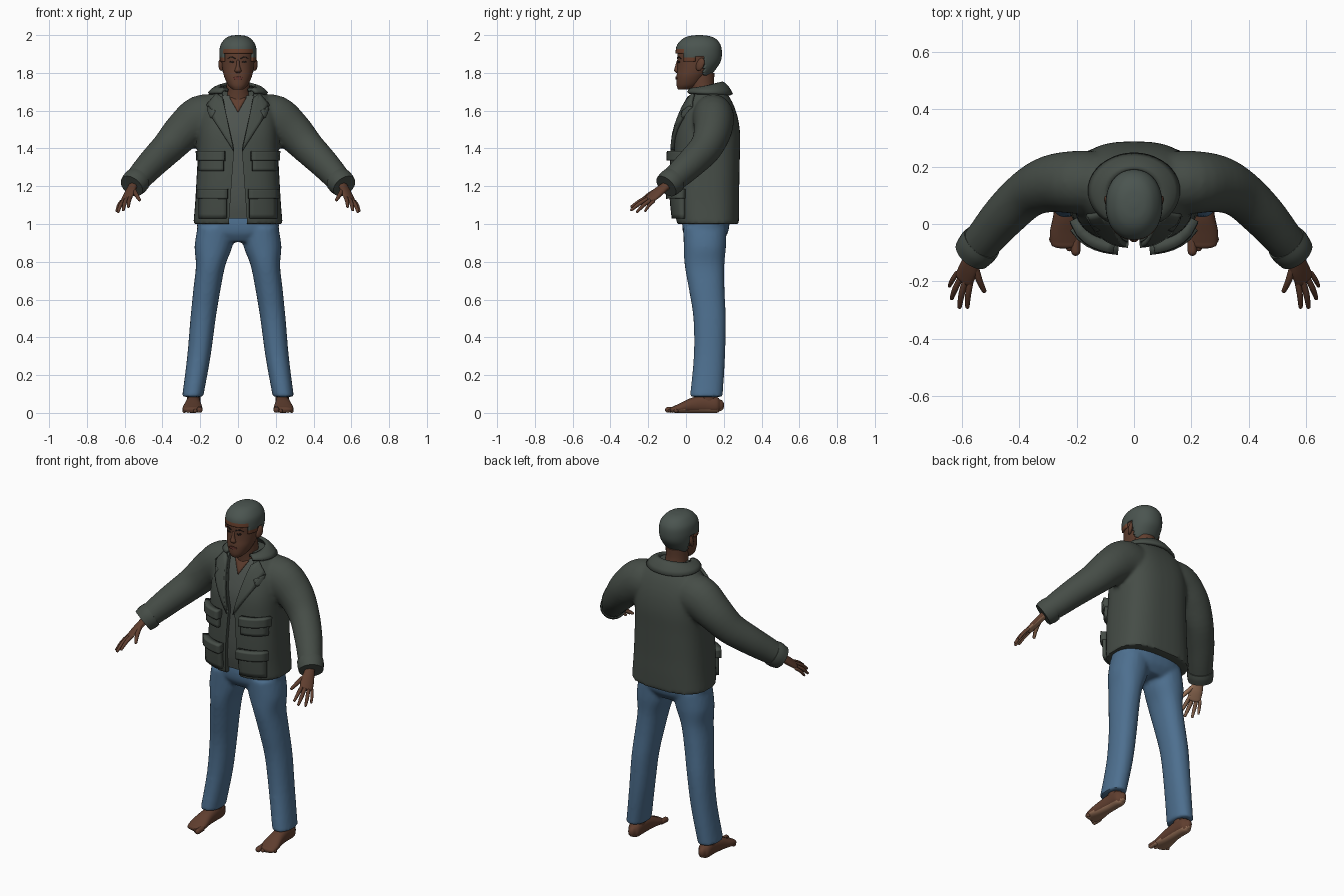
import bpy, bmesh, math
from mathutils import Vector
from mathutils.bvhtree import BVHTree

if "Cube" in bpy.data.objects:
    bpy.data.objects.remove(bpy.data.objects["Cube"])


def material(name, r, g, b):
    m = bpy.data.materials.new(name)
    m.use_nodes = True
    m.diffuse_color = (r, g, b, 1)
    bsdf = m.node_tree.nodes["Principled BSDF"]
    bsdf.inputs["Base Color"].default_value = (r, g, b, 1)
    bsdf.inputs["Roughness"].default_value = 0.9
    return m


SKIN = material("brown skin", .115, .048, .028)
PALM = material("pale palm", .32, .17, .10)
HAIR = material("grey hair", .07, .09, .08)
FRINGE = material("hairline brown", .14, .05, .025)
JACKET = material("olive jacket", .06, .073, .062)
SHIRT = material("grey shirt", .075, .088, .078)
DENIM = material("blue denim", .075, .16, .275)
DARK = material("dark eye", .018, .012, .01)
LIP = material("lip brown", .12, .035, .027)


def spline(rows, steps):
    """Catmull-Rom interpolation of every column."""
    out = []
    for i in range(len(rows) - 1):
        a, b, c, d = (rows[max(i - 1, 0)], rows[i], rows[i + 1], rows[min(i + 2, len(rows) - 1)])
        for k in range(steps):
            t = k / steps
            out.append([q + t / 2 * (r - p + t * (2 * p - 5 * q + 4 * r - s + t * (3 * (q - r) + s - p)))
                        for p, q, r, s in zip(a, b, c, d)])
    return out + [list(rows[-1])]


def loft(bm, rows, side=(1, 0, 0), axis=None, n=20, e=2, steps=4, dome=False, mirror=1):
    """Skin elliptical sections (x, y, z, half width, half depth)."""
    rows = spline(rows, steps)
    pts = [Vector(r[:3]) for r in rows]
    last = len(pts) - 1
    secs = []
    for i, r in enumerate(rows):
        t = Vector(axis) if axis else (pts[min(i + 1, last)] - pts[max(i - 1, 0)]).normalized()
        secs.append((pts[i], t, r[3], r[4]))
    if dome:
        for end, sign in ((0, -1), (-1, 1)):
            p, t, a, b = secs[end]
            for k in (1, 2, 3):
                w = k * math.pi / 7
                s = (p + t * sign * min(a, b) * math.sin(w), t, a * math.cos(w), b * math.cos(w))
                secs.insert(0, s) if sign < 0 else secs.append(s)
    rings = []
    for p, t, a, b in secs:
        u = Vector(side)
        u = (u - t * u.dot(t)).normalized()
        v = t.cross(u)
        ring = []
        for k in range(n):
            w = math.tau * k / n
            c, s = math.cos(w), math.sin(w)
            q = p + u * a * math.copysign(abs(c) ** (2 / e), c) + v * b * math.copysign(abs(s) ** (2 / e), s)
            ring.append(bm.verts.new((q.x * mirror, q.y, q.z)))
        rings.append(ring)
    for r0, r1 in zip(rings, rings[1:]):
        for k in range(n):
            bm.faces.new((r0[k], r0[(k + 1) % n], r1[(k + 1) % n], r1[k]))
    bm.faces.new(rings[0])
    bm.faces.new(rings[-1])


def finish(bm, name, *mats, rule=None, angle=45):
    bmesh.ops.recalc_face_normals(bm, faces=bm.faces)
    bm.normal_update()
    for f in bm.faces:
        f.material_index = rule(f) if rule else 0
    me = bpy.data.meshes.new(name)
    bm.to_mesh(me)
    bm.free()
    ob = bpy.data.objects.new(name, me)
    bpy.context.collection.objects.link(ob)
    for m in mats:
        me.materials.append(m)
    smooth(ob, angle)
    return ob


def smooth(ob, angle=45):
    bpy.ops.object.select_all(action="DESELECT")
    ob.select_set(True)
    bpy.context.view_layer.objects.active = ob
    bpy.ops.object.shade_smooth_by_angle(angle=math.radians(angle))


def bake(ob, mat):
    dg = bpy.context.evaluated_depsgraph_get()
    ob.data = bpy.data.meshes.new_from_object(ob.evaluated_get(dg))
    ob.modifiers.clear()
    ob.data.materials.clear()
    ob.data.materials.append(mat)
    smooth(ob)


def fuse(ob, mat, voxel):
    m = ob.modifiers.new("fuse", "REMESH")
    m.mode, m.voxel_size = "VOXEL", voxel
    m = ob.modifiers.new("soften", "SMOOTH")
    m.factor, m.iterations = .5, 5
    bake(ob, mat)


def plate(name, target, outline, mat, thick=.004, sides=(1, -1)):
    """Lay a flat (x, z) outline onto the front of a target."""
    tree = BVHTree.FromObject(target, bpy.context.evaluated_depsgraph_get())
    for s in sides:
        bm = bmesh.new()
        bm.faces.new([bm.verts.new((x * s, 0, z)) for x, z in outline])
        bmesh.ops.triangulate(bm, faces=bm.faces)
        bmesh.ops.subdivide_edges(bm, edges=bm.edges, cuts=5, use_grid_fill=True)
        for v in bm.verts:
            hit = tree.ray_cast(Vector((v.co.x, -1, v.co.z)), Vector((0, 1, 0)))[0]
            v.co.y = (hit.y if hit else .08) - thick / 2
        label = name if len(sides) == 1 else ("left_" if s > 0 else "right_") + name
        ob = finish(bm, label, mat)
        m = ob.modifiers.new("thickness", "SOLIDIFY")
        m.thickness, m.offset = thick, 0


def box(x0, x1, z0, z1):
    return [(x0, z0), (x1, z0), (x1, z1), (x0, z1)]


def oval(x, z, a, b):
    return [(x + a * math.cos(k * math.tau / 10), z + b * math.sin(k * math.tau / 10)) for k in range(10)]


# Jacket: torso and sleeves fused into one soft shell
torso = [(0, .115, 1.0, .237, .165), (0, .11, 1.1, .228, .172), (0, .107, 1.2, .222, .175),
         (0, .11, 1.35, .214, .175), (0, .115, 1.47, .212, .172), (0, .122, 1.56, .205, .153),
         (0, .125, 1.63, .185, .127), (0, .125, 1.68, .15, .1), (0, .12, 1.72, .105, .075)]
sleeve = [(.12, .14, 1.56, .125, .11), (.20, .145, 1.555, .125, .11), (.29, .14, 1.49, .105, .10),
          (.37, .105, 1.405, .09, .085), (.45, .03, 1.325, .08, .078), (.51, -.04, 1.26, .072, .07),
          (.555, -.095, 1.21, .062, .065)]
bm = bmesh.new()
loft(bm, torso, axis=(0, 0, 1), n=40, e=2.7)
for s in (1, -1):
    loft(bm, sleeve, side=(0, 0, 1), n=24, mirror=s)
jacket = finish(bm, "jacket", JACKET)
fuse(jacket, JACKET, .011)

# Lapels, pockets and flaps
plate("lapel", jacket, [(.02, 1.38), (.135, 1.56), (.115, 1.595), (.165, 1.625), (.11, 1.69), (.08, 1.665)],
      JACKET, .02)
for height, low, high, x in (("chest", 1.28, 1.385, .075), ("hip", 1.03, 1.185, .06)):
    plate(height + "_pocket", jacket, box(x, .2, low, high - .01), JACKET, .024)
    plate(height + "_pocket_flap", jacket, box(x - .006, .205, high - .05, high), JACKET, .042)

# Front opening cut through the jacket
edge = [(.052, .95), (.035, 1.2), (.02, 1.4), (.08, 1.66), (.09, 1.8)]
bm = bmesh.new()
face = bm.faces.new([bm.verts.new((x, -.4, z)) for x, z in edge + [(-x, z) for x, z in reversed(edge)]])
ext = bmesh.ops.extrude_face_region(bm, geom=[face])
bmesh.ops.translate(bm, vec=(0, .46, 0), verts=[v for v in ext["geom"] if isinstance(v, bmesh.types.BMVert)])
cutter = finish(bm, "opening_cutter")
cutter.hide_render = True
cut = jacket.modifiers.new("opening", "BOOLEAN")
cut.operation, cut.object = "DIFFERENCE", cutter
bake(jacket, JACKET)
bpy.data.objects.remove(cutter)

# Turned-down collar around the neck
bm = bmesh.new()
grid = []
for k in range(33):
    a = math.radians(-145 + 290 * k / 32)
    s, c = math.sin(a), math.cos(a)
    inner = Vector((.09 * s, .105 + .085 * c, 1.725 + .022 * c))
    outer = Vector((.155 * s, .115 + .127 * c, 1.69 - .005 * c))
    grid.append([bm.verts.new(inner.lerp(outer, t) + Vector((0, 0, .012 * math.sin(math.pi * t))))
                 for t in (0, .25, .5, .75, 1)])
for g, h in zip(grid, grid[1:]):
    for j in range(4):
        bm.faces.new((g[j], g[j + 1], h[j + 1], h[j]))
collar = finish(bm, "collar", JACKET)
m = collar.modifiers.new("thickness", "SOLIDIFY")
m.thickness, m.offset = .016, 0

# Shirt under the jacket with a bare V at the neck
bm = bmesh.new()
under = [(x, y, max(z, 1.03), a - .022, b - .022) for x, y, z, a, b in torso[:-1]]
loft(bm, under, axis=(0, 0, 1), n=40, e=2.7)
shirt = finish(bm, "shirt", SHIRT)
plate("bare_chest", shirt, [(-.045, 1.67), (0, 1.59), (.045, 1.67)], SKIN, sides=(1,))

# Jeans
bm = bmesh.new()
loft(bm, [(0, .1, .905, .14, .085), (0, .103, .95, .205, .117), (0, .105, 1.0, .217, .125),
          (0, .105, 1.05, .205, .12)], axis=(0, 0, 1), n=32, e=2.4)
leg = [(.115, .1, .98, .10, .115), (.13, .1, .88, .10, .112), (.145, .098, .78, .078, .105),
       (.165, .11, .65, .072, .094), (.185, .125, .5, .067, .086), (.207, .124, .3, .062, .083),
       (.24, .107, .085, .056, .087)]
for s in (1, -1):
    loft(bm, leg, axis=(0, 0, -1), n=24, e=2.2, mirror=s)
jeans = finish(bm, "jeans", DENIM)
fuse(jeans, DENIM, .01)

# Head and neck
head_rows = [(0, -.012, 1.712, .028, .03), (0, .01, 1.735, .052, .06), (0, .03, 1.78, .073, .08),
             (0, .05, 1.82, .082, .096), (0, .064, 1.86, .087, .109), (0, .067, 1.9, .09, .113),
             (0, .068, 1.94, .084, .106), (0, .07, 1.97, .062, .08), (0, .07, 1.985, .036, .045),
             (0, .07, 1.99, .004, .004)]
bm = bmesh.new()
loft(bm, head_rows, axis=(0, 0, 1), n=40, e=2.15, steps=5)
head = finish(bm, "head", SKIN, angle=80)
bm = bmesh.new()
loft(bm, [(0, .11, 1.6, .085, .075), (0, .095, 1.68, .066, .066), (0, .085, 1.74, .062, .064),
          (0, .085, 1.8, .062, .066)], axis=(0, 0, 1), n=28)
finish(bm, "neck", SKIN)

# Nose, ears and painted features
bm = bmesh.new()
loft(bm, [(0, -.04, 1.868, .007, .008), (0, -.045, 1.835, .01, .013), (0, -.048, 1.812, .018, .015),
          (0, -.042, 1.8, .012, .009)], axis=(0, 0, 1), n=14)
finish(bm, "nose", SKIN, angle=80)
for s, label in ((1, "left"), (-1, "right")):
    bm = bmesh.new()
    bmesh.ops.create_uvsphere(bm, u_segments=14, v_segments=10, radius=1)
    for v in bm.verts:
        x, y, z = v.co
        v.co = (s * (.089 + .013 * x + .008 * y), .075 + .022 * y + .008 * z, 1.845 + .034 * z)
    finish(bm, label + "_ear", SKIN, angle=80)
plate("eye", head, oval(.034, 1.858, .013, .005), DARK)
plate("eyebrow", head, [(.014, 1.874), (.04, 1.882), (.057, 1.874), (.04, 1.888), (.016, 1.881)], DARK)
plate("lips", head, oval(0, 1.772, .027, .008), LIP, .006, sides=(1,))

# Short hair: a shell over the skull trimmed along the hairline
bm = bmesh.new()
loft(bm, [(x, y, 1.86 + (z - 1.86) * 1.075, a + .009, b + .01) for x, y, z, a, b in head_rows],
     axis=(0, 0, 1), n=56, e=2.15, steps=8)


def hairline(y):
    if y < -.01:
        return 1.905
    return 1.86 if y < .045 else 1.885 if y < .095 else 1.785


bmesh.ops.delete(bm, geom=[f for f in bm.faces if f.calc_center_median().z < hairline(f.calc_center_median().y)],
                 context="FACES")


def hair_colour(f):
    c = f.calc_center_median()
    return 1 if c.y < .045 and c.z < hairline(c.y) + .022 else 0


hair = finish(bm, "hair", HAIR, FRINGE, rule=hair_colour, angle=80)
m = hair.modifiers.new("thickness", "SOLIDIFY")
m.thickness, m.offset = .012, -1

# Cuffs, hands and feet on both sides
across = Vector((.047, .025, -.025)).normalized()
palm_way = Vector((-.58, .39, -.71))
fingers = [((.568, -.195, 1.145), (.58, -.288, 1.092), .0105), ((.588, -.2, 1.135), (.607, -.288, 1.075), .011),
           ((.605, -.19, 1.125), (.634, -.258, 1.065), .0105), ((.617, -.172, 1.12), (.642, -.215, 1.07), .009),
           ((.552, -.15, 1.18), (.522, -.232, 1.128), .012)]
for s, label in ((1, "left"), (-1, "right")):
    bm = bmesh.new()
    loft(bm, [(.53, -.065, 1.235, .07, .072), (.545, -.083, 1.22, .072, .073), (.563, -.105, 1.2, .066, .068)],
         side=(0, 0, 1), n=24, mirror=s)
    finish(bm, label + "_cuff", JACKET)

    bm = bmesh.new()
    loft(bm, [(.54, -.075, 1.225, .028, .024), (.56, -.115, 1.195, .029, .02), (.575, -.155, 1.163, .037, .019),
              (.592, -.192, 1.132, .037, .014)], side=across, n=18, dome=True, mirror=s)
    for root, tip, r in fingers:
        a, b = Vector(root), Vector(tip)
        mid = a.lerp(b, .5) - palm_way * .005
        loft(bm, [(*a, r, r), (*mid, r, r), (*b, r * .7, r * .7)], side=across, n=10, dome=True, mirror=s)
    way = Vector((palm_way.x * s, palm_way.y, palm_way.z))
    finish(bm, label + "_hand", SKIN, PALM, rule=lambda f: int(f.normal.dot(way) > .35), angle=80)

    bm = bmesh.new()
    loft(bm, [(.235, .18, .04, .022, .03), (.235, .16, .043, .036, .043), (.235, .1, .047, .038, .047),
              (.238, .03, .04, .043, .04), (.241, -.03, .026, .052, .026), (.241, -.07, .017, .048, .016)],
         axis=(0, -1, 0), n=20, e=2.3, dome=True, mirror=s)
    loft(bm, [(.235, .12, .04, .036, .045), (.235, .115, .14, .036, .042)], axis=(0, 0, 1), n=18, mirror=s)
    for i in range(5):
        r = .011 if i else .016
        x = .203 + .0195 * i + (.003 if i else 0)
        loft(bm, [(x, -.055, r + .002, r, r), (x, -.095 + .011 * i, r, r, r)], n=10, dome=True, mirror=s)
    finish(bm, label + "_foot", SKIN, PALM, rule=lambda f: int(f.normal.z < -.55), angle=80)
